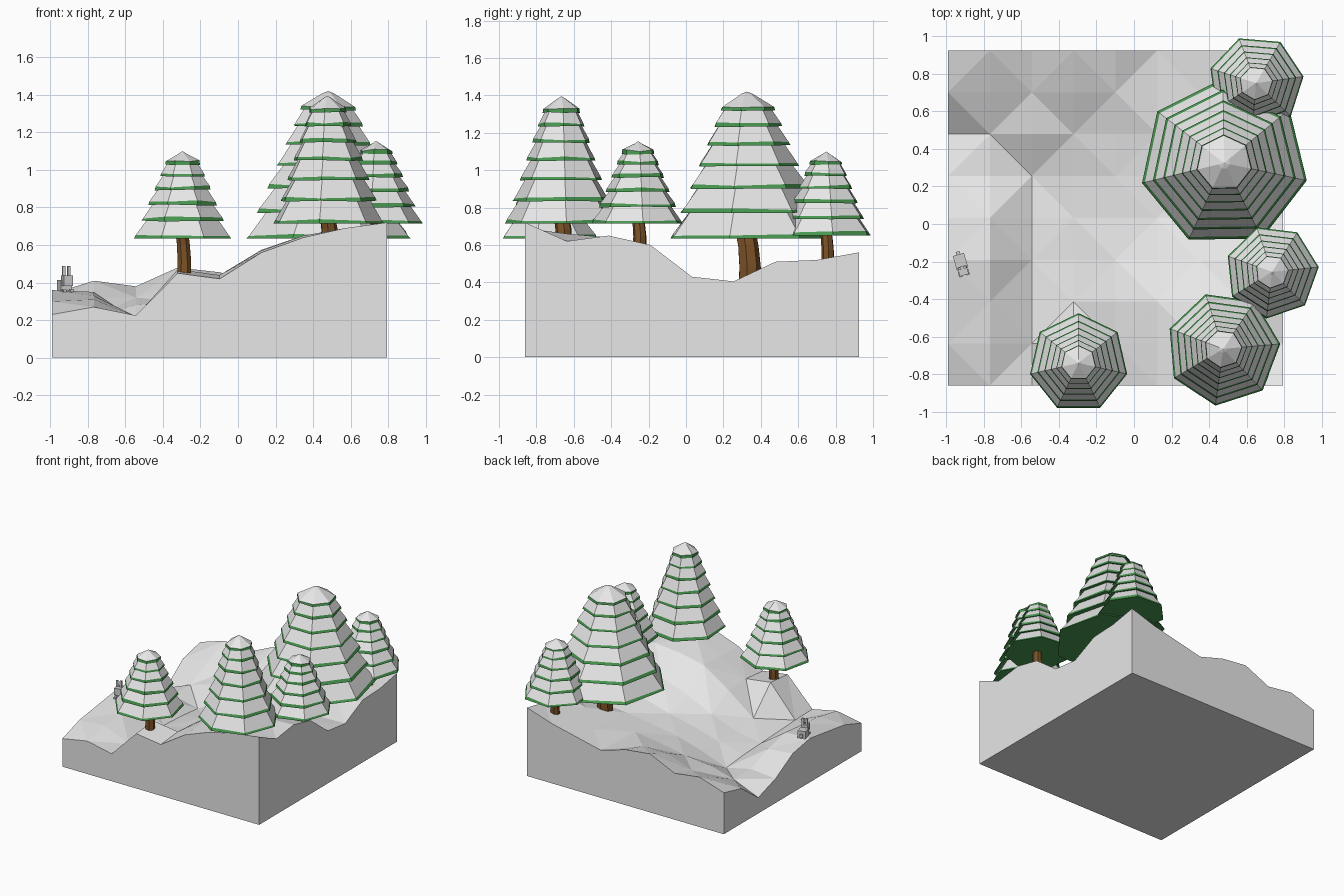
import bpy, bmesh, math, random
from mathutils import Matrix, Vector

if "Cube" in bpy.data.objects:
    bpy.data.objects.remove(bpy.data.objects["Cube"])

random.seed(4)


def material(name, rgb):
    m = bpy.data.materials.new(name)
    m.diffuse_color = (*rgb, 1)
    m.use_nodes = True
    m.node_tree.nodes["Principled BSDF"].inputs["Base Color"].default_value = m.diffuse_color
    return m


SNOW = material("snow white", (0.8, 0.8, 0.8))
GREEN = material("pine green", (0.065, 0.31, 0.08))
BROWN = material("bark brown", (0.2, 0.085, 0.02))
FUR = material("fur grey", (0.62, 0.62, 0.62))


def finish(bm, name, *mats):
    bmesh.ops.recalc_face_normals(bm, faces=bm.faces)
    me = bpy.data.meshes.new(name)
    bm.to_mesh(me)
    bm.free()
    for m in mats:
        me.materials.append(m)
    ob = bpy.data.objects.new(name, me)
    bpy.context.collection.objects.link(ob)
    return ob


def ring(bm, sides, r, z, cx=0, cy=0, start=0, wobble=0):
    return [bm.verts.new((cx + r * math.cos(start + math.tau * k / sides),
                          cy + r * math.sin(start + math.tau * k / sides),
                          z + random.uniform(-wobble, wobble))) for k in range(sides)]


def bridge(bm, a, b, mat=0):
    n = len(a)
    for k in range(n):
        f = bm.faces.new((a[k], a[(k + 1) % n], b[(k + 1) % n], b[k]))
        f.material_index = mat


# Snowy ground: heights in hundredths, rows from front to back
HEIGHTS = [
    (23, 27, 22.5, 45, 42, 56, 64, 69, 72),
    (30, 31, 22, 47, 44, 57, 65, 66, 62),
    (33, 33, 21, 26, 43, 57.5, 62, 64, 65),
    (36, 35, 20, 24, 32, 42, 50, 58, 60),
    (32, 30, 19, 24, 30, 35, 41, 43, 43),
    (20, 22, 17, 25, 31, 35, 38, 40, 40.5),
    (13, 22, 28, 30, 34, 37, 40, 45, 51),
    (29, 32, 32, 40, 40, 38, 42, 47, 52),
    (34, 41, 38, 48, 45.5, 39, 44, 49, 56),
]
X0, Y0, STEP, N = -0.99, -0.86, 0.223, 8
bm = bmesh.new()
g = [[bm.verts.new((X0 + i * STEP, Y0 + j * STEP, HEIGHTS[j][i] / 100))
      for i in range(N + 1)] for j in range(N + 1)]
for j in range(N):
    for i in range(N):
        a, b, c, d = g[j][i], g[j][i + 1], g[j + 1][i + 1], g[j + 1][i]
        # diagonals alternate in a diamond pattern
        tris = ((a, b, d), (b, c, d)) if (i + j) % 2 == 0 else ((a, b, c), (a, c, d))
        for t in tris:
            bm.faces.new(t)
# Straight side walls and base
loop = ([g[0][i] for i in range(N)] + [g[j][N] for j in range(N)]
        + [g[N][i] for i in range(N, 0, -1)] + [g[j][0] for j in range(N, 0, -1)])
low = [bm.verts.new((v.co.x, v.co.y, 0)) for v in loop]
bridge(bm, low, loop)
bm.faces.new(low[::-1])
finish(bm, "snowy_ground", SNOW)


def tree(label, x, y, radius, z0, z1, tiers, start, ground, trunk_r):
    sides, h = 7, z1 - z0
    start = math.radians(start)

    def level(i):
        return 1 - (1 - i / (tiers + 0.8)) ** 1.4

    # Foliage: green rim under each snowy skirt
    bm = bmesh.new()
    prev = None
    for i in range(tiers):
        t, t2 = level(i), level(i + 1)
        r, z = radius * (1 - 0.76 * t), z0 + h * t
        rim = ring(bm, sides, r, z, x, y, start, 0.003 if i else 0)
        if prev:
            bridge(bm, prev, rim, 1)
        else:
            bm.faces.new(rim[::-1]).material_index = 1
        edge = ring(bm, sides, r * 0.965, z + 0.018, x, y, start, 0.006)
        bridge(bm, rim, edge, 1)
        if i < tiers - 1:
            r2, z2 = radius * (1 - 0.76 * t2) * 0.86, z0 + h * t2 + 0.008
        else:
            r2, z2 = radius * 0.07, z1 - 0.012
        prev = ring(bm, sides, r2, z2, x, y, start)
        bridge(bm, edge, prev)
    tip = bm.verts.new((x, y, z1))
    for k in range(sides):
        bm.faces.new((prev[k], prev[(k + 1) % sides], tip))
    finish(bm, label + "_foliage", SNOW, GREEN)

    # Slightly bent trunk
    bm = bmesh.new()
    top = z0 + 0.04
    prev = None
    for f, bend, s in ((-0.3, 0.2, 1.05), (0.3, 0.25, 1), (0.7, 0.1, 0.95), (1, -0.15, 0.95)):
        cur = ring(bm, 7, trunk_r * s, ground + (top - ground) * f,
                   x + bend * trunk_r, y + bend * trunk_r, start)
        if prev:
            bridge(bm, prev, cur)
        else:
            bm.faces.new(cur[::-1])
        prev = cur
    bm.faces.new(prev)
    finish(bm, label + "_trunk", BROWN)


tree("front_left_pine", -0.295, -0.74, 0.265, 0.635, 1.10, 6, 38.6, 0.45, 0.037)
tree("front_right_pine", 0.475, -0.665, 0.305, 0.715, 1.395, 7, 5, 0.65, 0.045)
tree("right_pine", 0.735, -0.255, 0.25, 0.715, 1.155, 6, 6, 0.60, 0.036)
tree("tall_pine", 0.48, 0.325, 0.45, 0.635, 1.42, 7, -12, 0.40, 0.06)
tree("back_pine", 0.65, 0.75, 0.255, 0.65, 1.10, 6, 8, 0.52, 0.034)

# Small blocky rabbit: (part, centre, size) in its own frame, facing front
PARTS = [
    ("rabbit_body", (0, 0.015, 0.035), (0.062, 0.08, 0.06)),
    ("rabbit_head", (0, -0.035, 0.06), (0.05, 0.05, 0.055)),
    ("rabbit_left_ear", (-0.015, -0.02, 0.11), (0.016, 0.012, 0.055)),
    ("rabbit_right_ear", (0.015, -0.02, 0.11), (0.016, 0.012, 0.055)),
    ("rabbit_tail", (0, 0.062, 0.03), (0.022, 0.018, 0.022)),
    ("rabbit_left_foot", (-0.02, -0.05, 0.007), (0.018, 0.03, 0.014)),
    ("rabbit_right_foot", (0.02, -0.05, 0.007), (0.018, 0.03, 0.014)),
]
place = Matrix.Translation((-0.92, -0.215, 0.35)) @ Matrix.Rotation(math.radians(16), 4, 'Z')
for name, c, s in PARTS:
    bm = bmesh.new()
    bmesh.ops.create_cube(bm, size=1, matrix=place @ Matrix.Translation(c) @ Matrix.Diagonal((*s, 1)))
    finish(bm, name, FUR)
